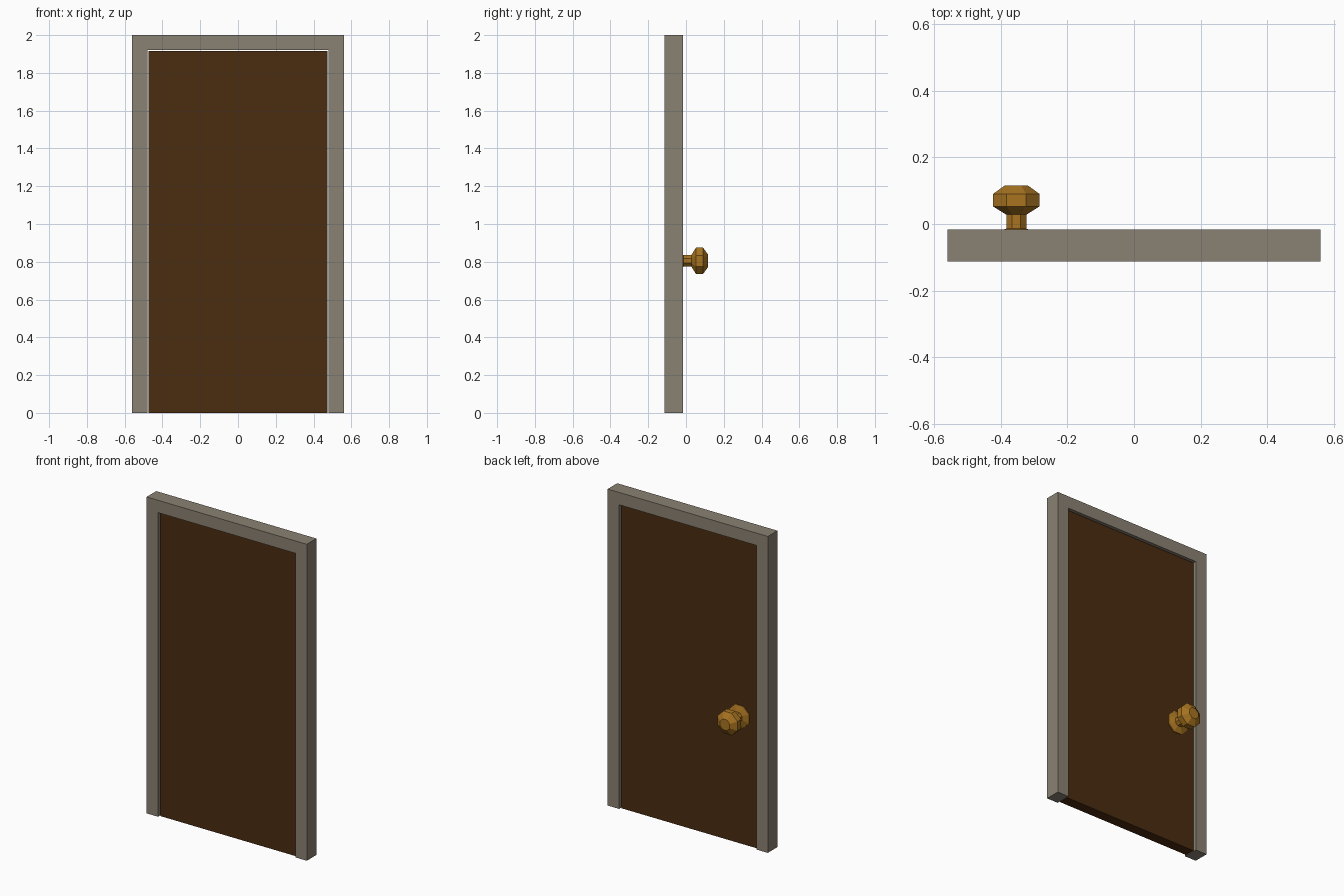
import bpy, bmesh, math

if "Cube" in bpy.data.objects:
    bpy.data.objects.remove(bpy.data.objects["Cube"])

def material(name, rgb):
    m = bpy.data.materials.new(name)
    m.diffuse_color = (*rgb, 1)
    m.use_nodes = True
    m.node_tree.nodes["Principled BSDF"].inputs["Base Color"].default_value = m.diffuse_color
    return m

stone = material("warm grey", (0.254, 0.220, 0.171))
wood = material("dark brown", (0.070, 0.025, 0.005))
brass = material("brass", (0.392, 0.174, 0.015))

def finish(name, bm, mat):
    bmesh.ops.recalc_face_normals(bm, faces=bm.faces)
    me = bpy.data.meshes.new(name)
    bm.to_mesh(me)
    bm.free()
    me.materials.append(mat)
    ob = bpy.data.objects.new(name, me)
    bpy.context.collection.objects.link(ob)
    return ob

def extrude_outline(name, pts, y0, y1, mat):
    """Extrude an x-z outline from y0 to y1."""
    bm = bmesh.new()
    face = bm.faces.new([bm.verts.new((x, y0, z)) for x, z in pts])
    out = bmesh.ops.extrude_face_region(bm, geom=[face])["geom"]
    bmesh.ops.translate(bm, vec=(0, y1 - y0, 0),
                        verts=[v for v in out if isinstance(v, bmesh.types.BMVert)])
    return finish(name, bm, mat)

# door frame: one arch-shaped outline
half = [(0.56, 2.0), (0.56, 0), (0.48, 0), (0.48, 1.922)]
extrude_outline("door_frame", half + [(-x, z) for x, z in reversed(half)],
                -0.113, -0.017, stone)

# door panel, set back from both sides of the frame
extrude_outline("door_panel", [(-0.475, 0), (0.475, 0), (0.475, 1.917), (-0.475, 1.917)],
                -0.098, -0.032, wood)

# octagonal knob with rosette and neck: (radius across flats, y)
profile = [(0.068, -0.032), (0.068, -0.027), (0.030, -0.014), (0.030, 0.028),
           (0.070, 0.053), (0.070, 0.090), (0.034, 0.116)]
bm = bmesh.new()
rings = []
for r, y in profile:
    R = r / math.cos(math.pi / 8)
    angles = [(i + 0.5) * math.pi / 4 for i in range(8)]
    rings.append([bm.verts.new((-0.353 + R * math.cos(a), y, 0.805 + R * math.sin(a)))
                  for a in angles])
for a, b in zip(rings, rings[1:]):
    for i in range(8):
        j = (i + 1) % 8
        bm.faces.new((a[i], a[j], b[j], b[i]))
bm.faces.new(rings[0])
bm.faces.new(rings[-1])
finish("door_knob", bm, brass)
